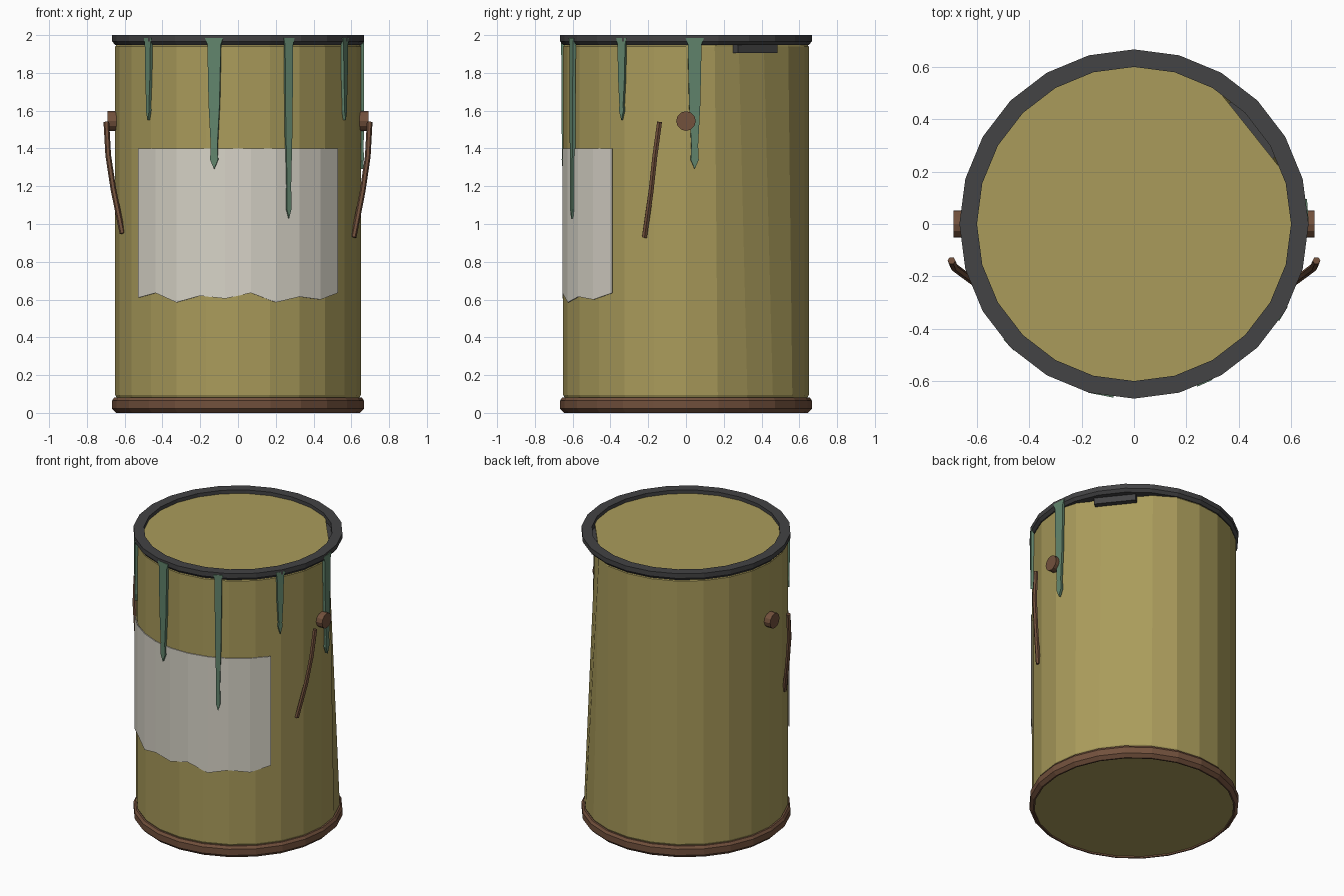
import bpy
import bmesh
from math import sin, cos, radians
from mathutils import Vector, Matrix

cube = bpy.data.objects.get("Cube")
if cube:
    bpy.data.objects.remove(cube, do_unlink=True)

SIDES = 24


def material(name, rgb):
    m = bpy.data.materials.new(name)
    m.use_nodes = True
    color = (*rgb, 1.0)
    m.diffuse_color = color
    bsdf = m.node_tree.nodes["Principled BSDF"]
    bsdf.inputs["Base Color"].default_value = color
    bsdf.inputs["Roughness"].default_value = 0.8
    return m


ochre = material("ochre_paint", (0.40, 0.33, 0.105))
charcoal = material("charcoal_metal", (0.056, 0.056, 0.058))
rust = material("rust_brown", (0.17, 0.082, 0.046))
paper = material("paper_white", (0.68, 0.65, 0.57))
green = material("drip_green", (0.12, 0.23, 0.15))


def finish(name, bm, mat):
    bmesh.ops.recalc_face_normals(bm, faces=bm.faces)
    mesh = bpy.data.meshes.new(name)
    bm.to_mesh(mesh)
    bm.free()
    mesh.materials.append(mat)
    obj = bpy.data.objects.new(name, mesh)
    bpy.context.collection.objects.link(obj)
    return obj


def polar(r, deg, z):
    return Vector((r * cos(radians(deg)), r * sin(radians(deg)), z))


def lathe(profile, closed):
    """Revolve (radius, height) points; closed makes a ring, else cap both ends."""
    bm = bmesh.new()
    rings = [[bm.verts.new(polar(r, 360 * i / SIDES, z)) for i in range(SIDES)]
             for r, z in profile]
    pairs = list(zip(rings, rings[1:]))
    if closed:
        pairs.append((rings[-1], rings[0]))
    else:
        bm.faces.new(rings[0])
        bm.faces.new(rings[-1])
    for a, b in pairs:
        for i in range(SIDES):
            j = (i + 1) % SIDES
            bm.faces.new((a[i], a[j], b[j], b[i]))
    return bm


# Can body, with its top edge knocked flat on one side
DENT_ANGLE, DENT_DEPTH = 38.5, 0.57
dent_dir = polar(1, DENT_ANGLE, 0)
bm = lathe([(0.635, 0.01), (0.64, 0.075), (0.65, 0.095), (0.65, 1.94),
            (0.638, 1.955), (0.635, 1.975)], False)
for v in bm.verts:
    excess = v.co.dot(dent_dir) - DENT_DEPTH
    if v.co.z > 1.9 and excess > 0:
        v.co -= dent_dir * excess
finish("can_body", bm, ochre)

# Top rim and bottom band
finish("top_rim", lathe([(0.6, 2.0), (0.667, 2.0), (0.667, 1.967),
                         (0.65, 1.948), (0.6, 1.948)], True), charcoal)
finish("bottom_band", lathe([(0.635, 0.0), (0.645, 0.0), (0.667, 0.022),
                             (0.667, 0.065), (0.655, 0.082), (0.635, 0.082)],
                            True), rust)

# Bent rim piece sitting in the dent
bm = bmesh.new()
bmesh.ops.create_cube(bm, size=1, matrix=Matrix.Translation(polar(0.575, DENT_ANGLE, 1.935))
                      @ Matrix.Rotation(radians(DENT_ANGLE), 4, "Z")
                      @ Matrix.Diagonal((0.07, 0.27, 0.06, 1)))
finish("bent_rim_piece", bm, charcoal)

# Paper label with a torn lower edge
torn_edge = [0.61, 0.635, 0.585, 0.62, 0.605, 0.635, 0.585, 0.615, 0.60, 0.635]
bm = bmesh.new()
columns = []
for i, z in enumerate(torn_edge):
    angle = -90 + 107 * (i / (len(torn_edge) - 1) - 0.5)
    columns.append([bm.verts.new(polar(r, angle, h))
                    for r, h in ((0.658, z), (0.658, 1.4), (0.652, 1.4), (0.652, z))])
for a, b in zip(columns, columns[1:]):
    for k in range(4):
        n = (k + 1) % 4
        bm.faces.new((a[k], a[n], b[n], b[k]))
bm.faces.new(columns[0])
bm.faces.new(columns[-1])
finish("paper_label", bm, paper)


# Paint drips: flat tapering strips ending in a point
def drip(name, angle, width, bottom):
    half = width / 2
    length = 1.985 - bottom
    outline = [(half * 1.15, 1.985), (half * 0.85, 1.95),
               (half * 0.7, 1.985 - length * 0.5),
               (half * 0.42, 1.985 - length * 0.82),
               (half * 0.5, bottom + 0.05)]
    points = outline + [(0, bottom)] + [(-s, z) for s, z in reversed(outline)]
    out, side = polar(1, angle, 0), polar(1, angle + 90, 0)
    bm = bmesh.new()
    face = bm.faces.new([bm.verts.new(out * 0.649 + side * s + Vector((0, 0, z)))
                         for s, z in points])
    extruded = bmesh.ops.extrude_face_region(bm, geom=[face])["geom"]
    bmesh.ops.translate(bm, vec=out * 0.017,
                        verts=[v for v in extruded if isinstance(v, bmesh.types.BMVert)])
    finish(name, bm, green)


for i, (width, bottom) in enumerate([(0.05, 1.55), (0.085, 1.29), (0.055, 1.03),
                                     (0.055, 1.55), (0.085, 1.29)]):
    drip(f"paint_drip_{i + 1}", -136 + 35 * i, width, bottom)


# Broken handle wires: six-sided tubes along a bent path
def wire(name, path, radius):
    bm = bmesh.new()
    rings = []
    for i, p in enumerate(path):
        tangent = (path[min(i + 1, len(path) - 1)] - path[max(i - 1, 0)]).normalized()
        u = tangent.cross(Vector((0, 1, 0))).normalized()
        w = tangent.cross(u)
        rings.append([bm.verts.new(p + (u * cos(a) + w * sin(a)) * radius)
                      for a in (radians(60 * k) for k in range(6))])
    for a, b in zip(rings, rings[1:]):
        for k in range(6):
            n = (k + 1) % 6
            bm.faces.new((a[k], a[n], b[n], b[k]))
    bm.faces.new(rings[0])
    bm.faces.new(rings[-1])
    finish(name, bm, rust)


# Pivot pins and wires on both sides
for label, sign, end_z in (("left", 1, 0.93), ("right", -1, 0.95)):
    bm = bmesh.new()
    bmesh.ops.create_cone(bm, cap_ends=True, segments=12, radius1=0.052, radius2=0.052,
                          depth=0.07, matrix=Matrix.Translation((sign * 0.655, 0, 1.545))
                          @ Matrix.Rotation(radians(90), 4, "Y"))
    finish(f"{label}_handle_pin", bm, rust)
    path = []
    for x, y, t in ((0.697, -0.14, 0), (0.687, -0.165, 0.3),
                    (0.66, -0.185, 0.6), (0.612, -0.22, 1)):
        path.append(Vector((sign * x, y, 1.54 + (end_z - 1.54) * t)))
    wire(f"{label}_handle_wire", path, 0.015)
